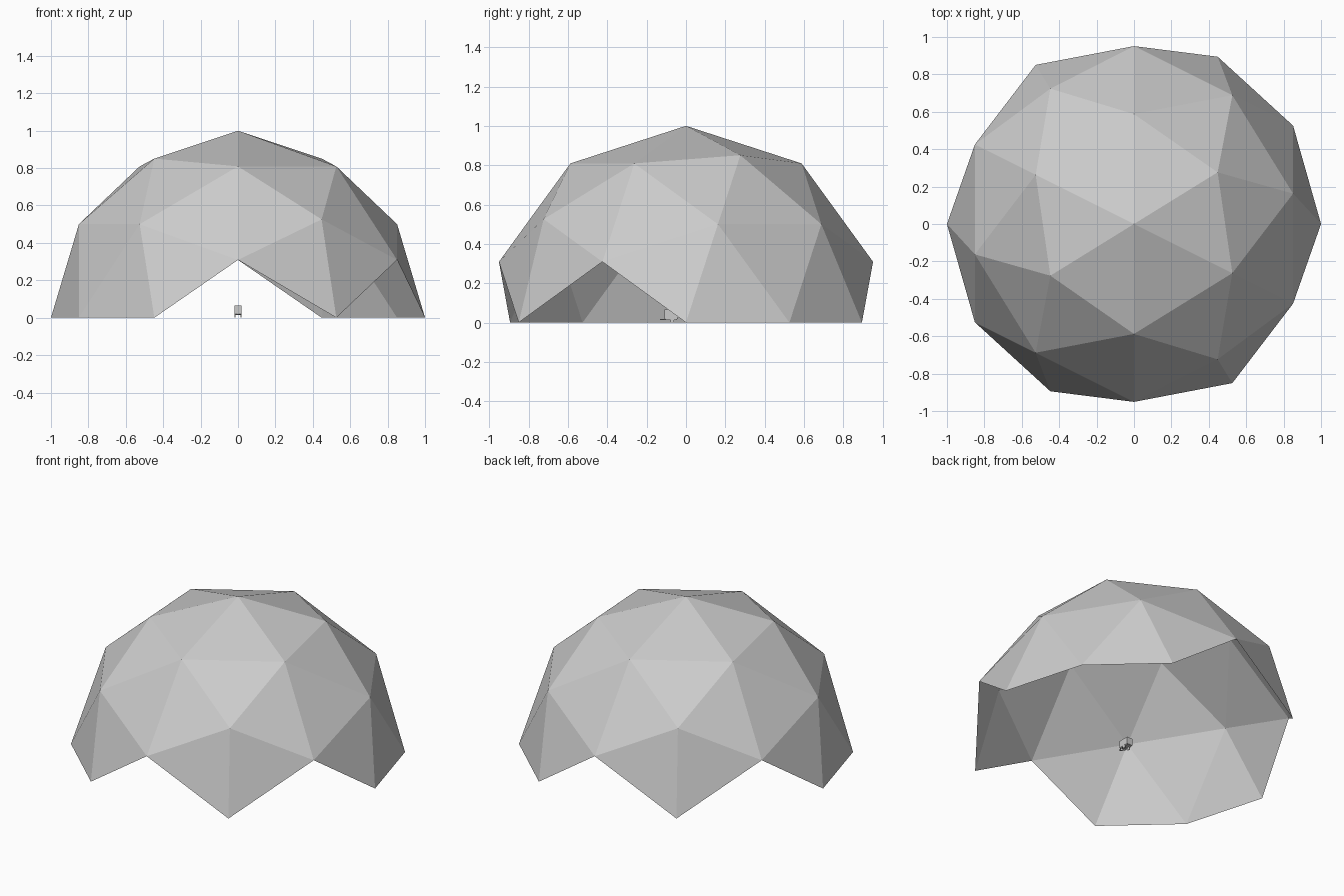
import bpy, bmesh, math
from mathutils import Matrix, Vector

cube = bpy.data.objects.get("Cube")
if cube:
    bpy.data.objects.remove(cube, do_unlink=True)

# Single light grey for everything
grey = bpy.data.materials.new("light_grey")
grey.use_nodes = True
grey.diffuse_color = (0.6, 0.6, 0.6, 1)
grey.node_tree.nodes["Principled BSDF"].inputs["Base Color"].default_value = (0.6, 0.6, 0.6, 1)


def finish(name, bm):
    mesh = bpy.data.meshes.new(name)
    bm.to_mesh(mesh)
    bm.free()
    mesh.materials.append(grey)
    obj = bpy.data.objects.new(name, mesh)
    bpy.context.collection.objects.link(obj)
    return obj


def box(name, centre, size, turn=0):
    bm = bmesh.new()
    matrix = (Matrix.Translation(centre) @ Matrix.Rotation(turn, 4, 'Z')
              @ Matrix.Diagonal((*size, 1)))
    bmesh.ops.create_cube(bm, size=1, matrix=matrix)
    return finish(name, bm)


def bar(name, start, end, thickness):
    a, b = Vector(start), Vector(end)
    d = b - a
    return box(name, (a + b) / 2, (d.length, thickness, thickness), math.atan2(d.y, d.x))


# Dome shell: geodesic sphere with an edge midpoint on top; only whole
# triangles above the ground stay, which leaves four pointed openings
tilt = math.atan(2) / 2
bm = bmesh.new()
bmesh.ops.create_icosphere(bm, subdivisions=2, radius=1)
bm.transform(Matrix.Rotation(tilt, 4, 'Z') @ Matrix.Rotation(-tilt, 4, 'Y'))
bmesh.ops.delete(bm, geom=[v for v in bm.verts if v.co.z < -0.001], context='VERTS')
bmesh.ops.recalc_face_normals(bm, faces=bm.faces)
if sum(f.normal.dot(f.calc_center_median()) for f in bm.faces) < 0:
    bmesh.ops.reverse_faces(bm, faces=bm.faces)
finish("dome_shell", bm)

# Tiny trailer inside the dome: body, frame and drawbar
box("trailer_body", (0, -0.075, 0.042), (0.04, 0.07, 0.046))
for side, s in (("left", 1), ("right", -1)):
    bar(f"{side}_drawbar", (0.016 * s, -0.105, 0.016), (0, -0.132, 0.016), 0.005)
    bar(f"{side}_frame_rail", (0.016 * s, -0.105, 0.016), (0.016 * s, -0.045, 0.016), 0.005)
    box(f"{side}_wheel", (0.017 * s, -0.07, 0.01), (0.005, 0.018, 0.018))
